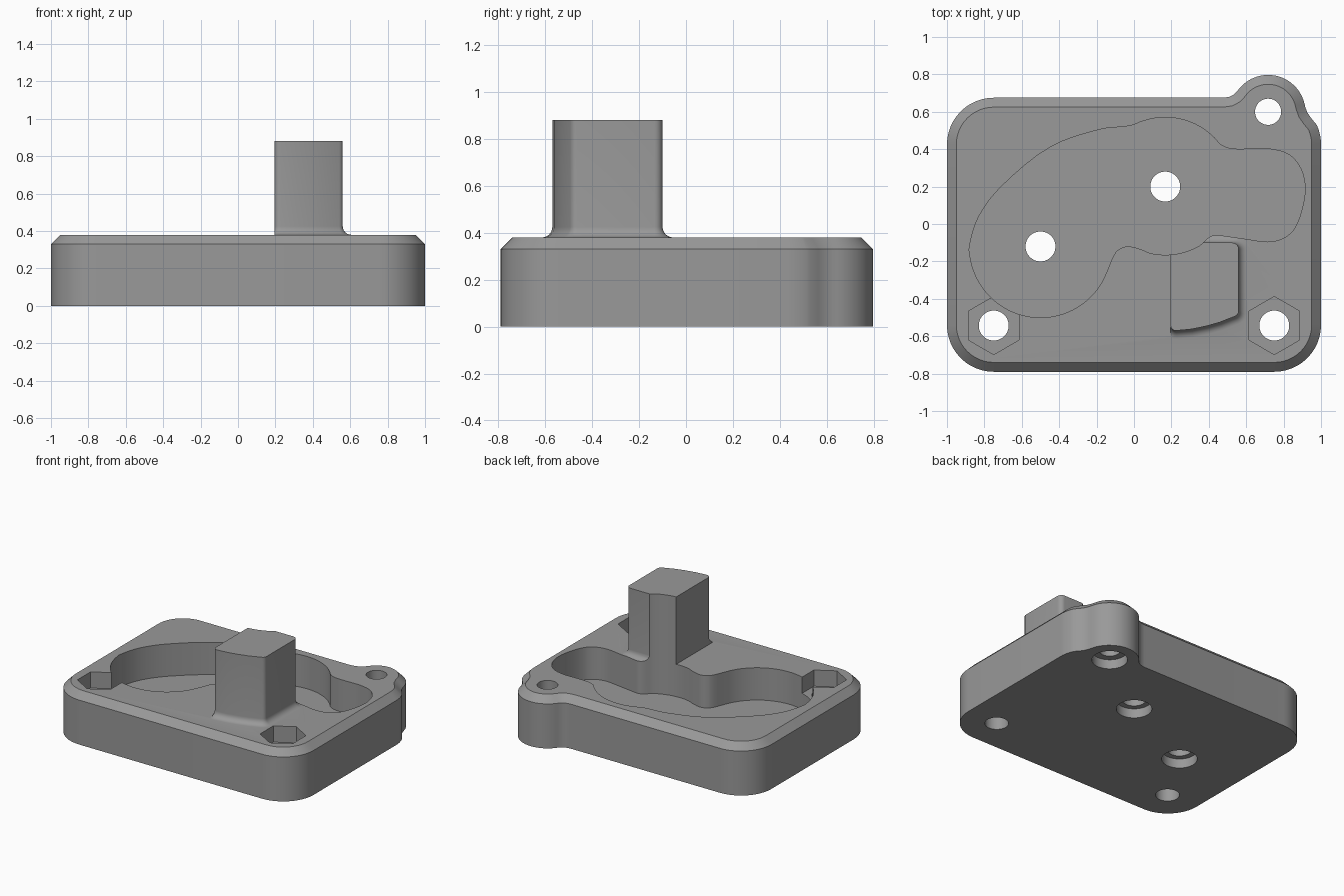
import bpy, bmesh
from math import sin, cos, pi, radians
from mathutils import Vector

if "Cube" in bpy.data.objects:
    bpy.data.objects.remove(bpy.data.objects["Cube"])

grey = bpy.data.materials.new("mid_grey")
grey.diffuse_color = (0.32, 0.32, 0.32, 1)
grey.use_nodes = True
grey.node_tree.nodes["Principled BSDF"].inputs["Base Color"].default_value = grey.diffuse_color


def arc(cx, cy, r, a0, a1, n=12):
    return [(cx + r * cos(radians(a0 + (a1 - a0) * i / n)),
             cy + r * sin(radians(a0 + (a1 - a0) * i / n))) for i in range(n + 1)]


def circle(cx, cy, r, n=48, turn=0):
    return arc(cx, cy, r, turn, turn + 360, n)[:-1]


def smooth_loop(pts, n=4):
    """Closed curve through the points."""
    p, out = [Vector(q) for q in pts], []
    for i in range(len(p)):
        a, b, c, d = p[i - 1], p[i], p[(i + 1) % len(p)], p[(i + 2) % len(p)]
        k = (c - b).length
        m0 = (c - a) / max((c - b).length + (b - a).length, 1e-6) * k
        m1 = (d - b) / max((d - c).length + (c - b).length, 1e-6) * k
        for j in range(n):
            t = j / n
            out.append(tuple((2*t**3 - 3*t*t + 1) * b + (t**3 - 2*t*t + t) * m0
                             + (3*t*t - 2*t**3) * c + (t**3 - t*t) * m1))
    return out


def offset(pts, d):
    """Grow a counter-clockwise outline by d."""
    out = []
    for i, q in enumerate(pts):
        a, b, c = Vector(pts[i - 1]), Vector(q), Vector(pts[(i + 1) % len(pts)])
        u, v = (b - a).normalized(), (c - b).normalized()
        n1, n2 = Vector((u.y, -u.x)), Vector((v.y, -v.x))
        m = (n1 + n2).normalized()
        out.append(tuple(b + m * d / max(m.dot(n1), 0.4)))
    return out


def loft(name, rings):
    """Solid from (outline, z) rings, bottom to top."""
    bm = bmesh.new()
    loops = [[bm.verts.new((x, y, z)) for x, y in pts] for pts, z in rings]
    n = len(loops[0])
    for lo, hi in zip(loops, loops[1:]):
        for i in range(n):
            j = (i + 1) % n
            bm.faces.new((lo[i], lo[j], hi[j], hi[i]))
    bm.faces.new(loops[0][::-1])
    bm.faces.new(loops[-1])
    bmesh.ops.recalc_face_normals(bm, faces=bm.faces)
    me = bpy.data.meshes.new(name)
    bm.to_mesh(me)
    bm.free()
    me.materials.append(grey)
    ob = bpy.data.objects.new(name, me)
    bpy.context.collection.objects.link(ob)
    return ob


def combine(target, tool, op):
    bpy.context.view_layer.objects.active = target
    mod = target.modifiers.new(op, 'BOOLEAN')
    mod.operation, mod.object, mod.solver = op, tool, 'EXACT'
    bpy.ops.object.modifier_apply(modifier=mod.name)
    bpy.data.objects.remove(tool)


# Base plate: rounded rectangle with a corner lug and a chamfered top rim
outline = (arc(-0.75, -0.54, 0.25, 180, 270) + arc(0.75, -0.54, 0.25, 270, 360)
           + arc(0.75, 0.425, 0.25, 0, 25, 5)
           + [(0.948, 0.565), (0.927, 0.595), (0.916, 0.625)]
           + arc(0.717, 0.597, 0.2, 13, 145, 24)
           + [(0.535, 0.693), (0.51, 0.68), (0.475, 0.675)]
           + arc(-0.75, 0.425, 0.25, 90, 180)[:])
plate = loft("base_plate", [(outline, 0), (outline, 0.33), (offset(outline, -0.05), 0.38)])

# Post with a curved front and a fillet round its foot
foot = ([(0.195, -0.545)] + arc(0.225, -0.54, 0.03, 200, 275, 5)
        + [(0.31, -0.562), (0.39, -0.545), (0.46, -0.525)]
        + arc(0.53, -0.465, 0.03, 290, 360, 5)
        + arc(0.525, -0.135, 0.035, 0, 90, 6) + [(0.36, -0.1), (0.195, -0.1)])
R = 0.045
rings = [(offset(foot, R), 0.34)]
rings += [(offset(foot, R * (1 - sin(t))), 0.38 + R * (1 - cos(t)))
          for t in [i * pi / 12 for i in range(7)]]
rings.append((foot, 0.88))
rings = [([(max(x, 0.195), y) for x, y in pts], z) for pts, z in rings]
combine(plate, loft("post", rings), 'UNION')

# Gear pocket
pocket = smooth_loop(
    arc(-0.5, -0.12, 0.38, 180, 340, 16)
    + [(-0.097, -0.15), (-0.04, -0.12), (0.03, -0.133)]
    + arc(0.167, 0.2, 0.365, 258, 300, 4)
    + [(0.40, -0.072), (0.435, -0.058), (0.48, -0.063), (0.60, -0.08), (0.715, -0.095),
       (0.79, -0.08), (0.85, -0.035), (0.893, 0.06), (0.915, 0.19), (0.892, 0.295),
       (0.83, 0.37), (0.73, 0.4), (0.62, 0.4), (0.52, 0.402), (0.465, 0.423)]
    + arc(0.167, 0.2, 0.37, 45, 110, 6)
    + [(-0.02, 0.525), (-0.185, 0.505), (-0.45, 0.41), (-0.71, 0.2), (-0.83, 0.04)])
combine(plate, loft("pocket_cutter", [(pocket, 0.14), (pocket, 1.2)]), 'DIFFERENCE')

# Hexagonal nut recesses with through holes
for x in (-0.75, 0.75):
    for pts, z in ((circle(x, -0.543, 0.155, 6, 30), 0.26), (circle(x, -0.543, 0.08), -0.1)):
        combine(plate, loft("nut_cutter", [(pts, z), (pts, 0.6)]), 'DIFFERENCE')

# Counterbored holes from below
for x, y, r in ((0.167, 0.2, 0.08), (-0.5, -0.12, 0.08), (0.717, 0.6, 0.07)):
    for rad, z0, z1 in ((r, -0.1, 0.6), (0.12, -0.1, 0.07)):
        pts = circle(x, y, rad)
        combine(plate, loft("bore_cutter", [(pts, z0), (pts, z1)]), 'DIFFERENCE')

# Smooth curved walls, keep sharp edges
bpy.ops.object.select_all(action='DESELECT')
plate.select_set(True)
bpy.context.view_layer.objects.active = plate
bpy.ops.object.shade_smooth_by_angle(angle=radians(30))
